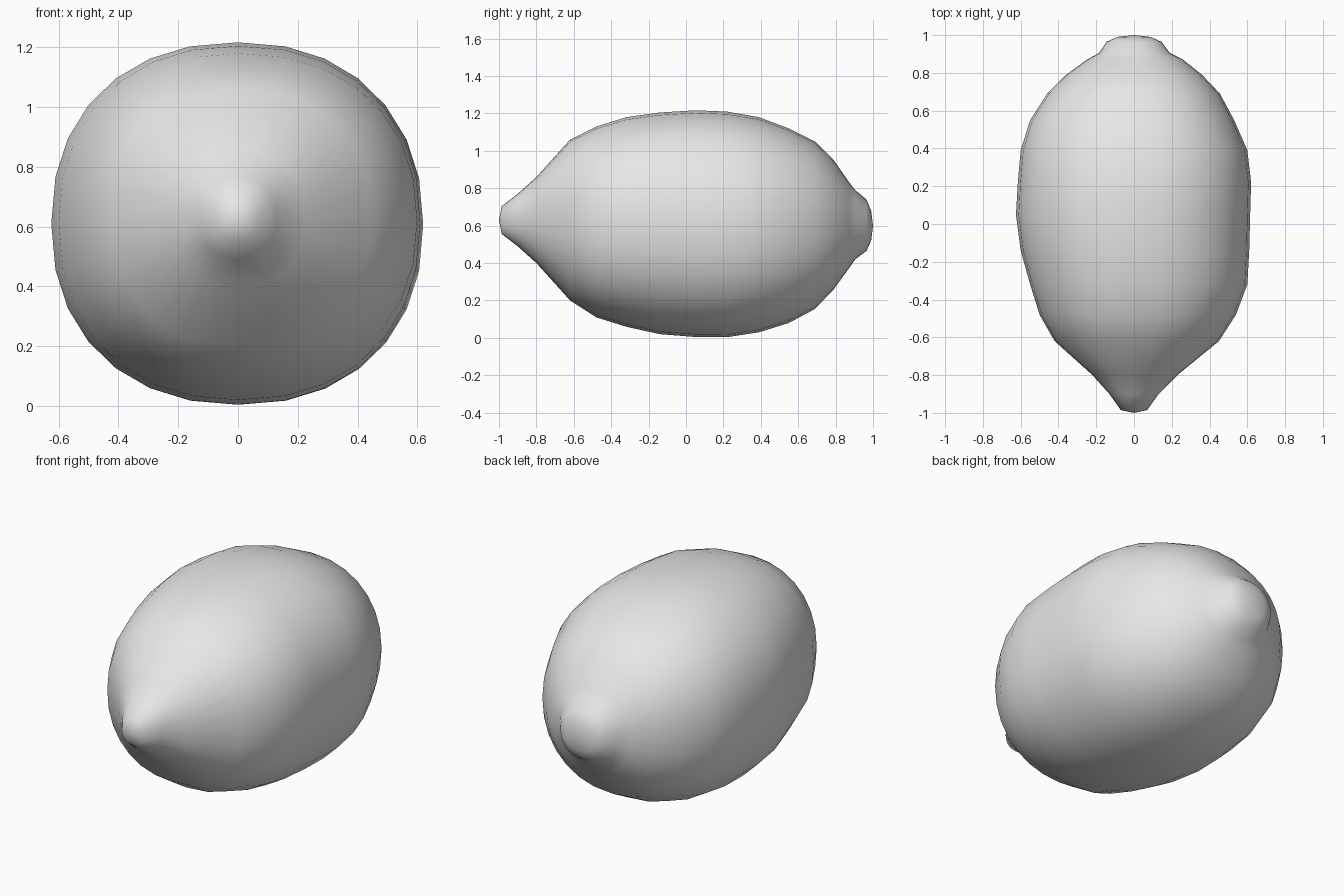
import bpy, bmesh, math

cube = bpy.data.objects.get("Cube")
if cube:
    bpy.data.objects.remove(cube, do_unlink=True)

SIDES = 28
FULLNESS = 2.22   # slightly squarer than an ellipse

# Body rings along the fruit: y, right reach, left reach, bottom z, top z
RINGS = [
    (-.985, .07, .07, .555, .705),
    (-.9, .13, .13, .49, .77),
    (-.8, .22, .23, .4, .86),
    (-.62, .42, .45, .2, 1.06),
    (-.48, .5, .54, .11, 1.13),
    (-.32, .55, .6, .06, 1.18),
    (-.14, .6, .61, .02, 1.205),
    (.05, .625, .615, .005, 1.217),
    (.22, .615, .62, .004, 1.21),
    (.39, .6, .6, .03, 1.18),
    (.55, .55, .53, .08, 1.12),
    (.69, .46, .455, .155, 1.05),
    (.79, .36, .36, .26, .95),
    (.87, .25, .26, .37, .835),
    (.905, .185, .19, .42, .79),
    (.965, .145, .145, .465, .74),
    (.99, .09, .09, .52, .68),
]


def soft(value):
    """Superellipse version of a sine or cosine."""
    return math.copysign(abs(value) ** (2 / FULLNESS), value)


def add_ring(bm, y, right, left, low, high):
    mid, half = (low + high) / 2, (high - low) / 2
    ring = []
    for i in range(SIDES):
        angle = math.tau * i / SIDES
        c, s = soft(math.cos(angle)), soft(math.sin(angle))
        ring.append(bm.verts.new((c * (left if c > 0 else right), y, mid + s * half)))
    return ring


def close_end(bm, ring, y):
    z = sum(v.co.z for v in ring) / SIDES
    pole = bm.verts.new((0, y, z))
    for i in range(SIDES):
        bm.faces.new((ring[i], ring[(i + 1) % SIDES], pole))


# Rind with its pointed tip and stem nub
bm = bmesh.new()
rings = [add_ring(bm, *r) for r in RINGS]
for a, b in zip(rings, rings[1:]):
    for i in range(SIDES):
        j = (i + 1) % SIDES
        bm.faces.new((a[i], a[j], b[j], b[i]))
close_end(bm, rings[0], -1)
close_end(bm, rings[-1], 1)
bmesh.ops.recalc_face_normals(bm, faces=bm.faces)
for face in bm.faces:
    face.smooth = True

mesh = bpy.data.meshes.new("lemon_body")
bm.to_mesh(mesh)
bm.free()
lemon = bpy.data.objects.new("lemon_body", mesh)
bpy.context.collection.objects.link(lemon)

# Plain grey rind
grey = bpy.data.materials.new("plain_grey")
grey.use_nodes = True
grey.diffuse_color = (.8, .8, .8, 1)
grey.node_tree.nodes["Principled BSDF"].inputs["Base Color"].default_value = (.8, .8, .8, 1)
mesh.materials.append(grey)
